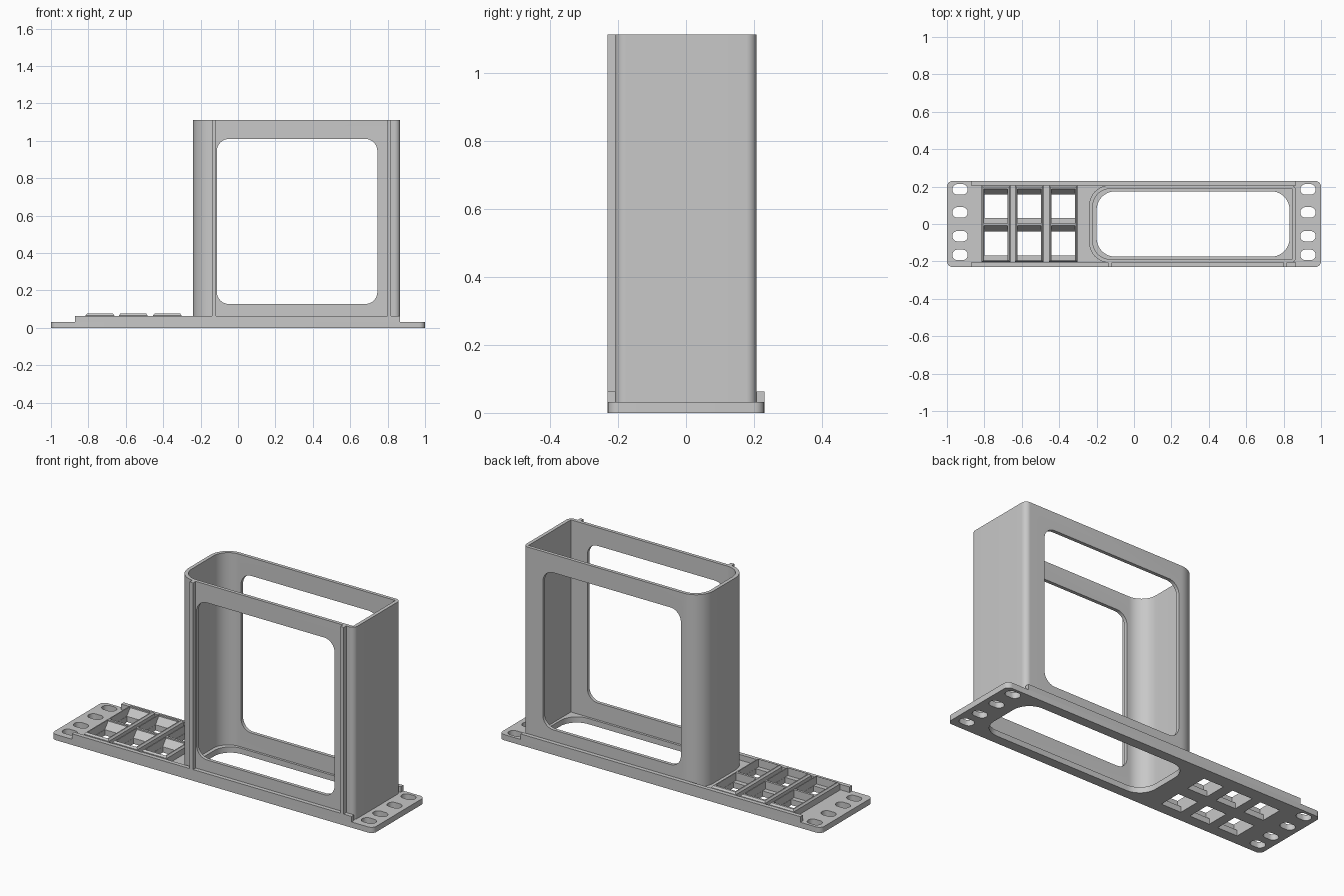
import bpy, bmesh, math

if "Cube" in bpy.data.objects:
    bpy.data.objects.remove(bpy.data.objects["Cube"])

grey = bpy.data.materials.new("plain grey")
grey.diffuse_color = (0.58, 0.58, 0.58, 1)
grey.use_nodes = True
grey.node_tree.nodes["Principled BSDF"].inputs["Base Color"].default_value = grey.diffuse_color


def outline(x0, x1, y0, y1, rl=0.0, rr=None, n=10):
    """Rounded rectangle, with separate radii for its left and right corners."""
    rr = rl if rr is None else rr
    pts = []
    for cx, cy, r, a in ((x1 - rr, y1 - rr, rr, 0), (x0 + rl, y1 - rl, rl, 90),
                         (x0 + rl, y0 + rl, rl, 180), (x1 - rr, y0 + rr, rr, 270)):
        steps = n if r > 0 else 0
        for i in range(steps + 1):
            t = math.radians(a + 90 * i / max(steps, 1))
            pts.append((cx + r * math.cos(t), cy + r * math.sin(t)))
    return pts


def loft(name, rings):
    """Closed solid through rings of matching 3D points."""
    bm = bmesh.new()
    loops = [[bm.verts.new(p) for p in ring] for ring in rings]
    n = len(loops[0])
    for a, b in zip(loops, loops[1:]):
        for i in range(n):
            j = (i + 1) % n
            bm.faces.new((a[i], a[j], b[j], b[i]))
    bm.faces.new(loops[0][::-1])
    bm.faces.new(loops[-1])
    bmesh.ops.recalc_face_normals(bm, faces=bm.faces)
    me = bpy.data.meshes.new(name)
    bm.to_mesh(me)
    bm.free()
    me.materials.append(grey)
    ob = bpy.data.objects.new(name, me)
    bpy.context.collection.objects.link(ob)
    return ob


def prism(name, pts, z0, z1):
    return loft(name, [[(x, y, z) for x, y in pts] for z in (z0, z1)])


def box(name, x0, x1, y0, y1, z0, z1):
    return prism(name, outline(x0, x1, y0, y1), z0, z1)


def cut(ob, cutters):
    """Subtract the cutters, bake the result and remove them."""
    for c in cutters:
        c.hide_render = True
        m = ob.modifiers.new("cut", 'BOOLEAN')
        m.operation, m.solver, m.object = 'DIFFERENCE', 'EXACT', c
    deps = bpy.context.evaluated_depsgraph_get()
    me = bpy.data.meshes.new_from_object(ob.evaluated_get(deps))
    ob.modifiers.clear()
    ob.data = me
    for c in cutters:
        bpy.data.objects.remove(c, do_unlink=True)


def smooth(ob):
    bpy.ops.object.select_all(action='DESELECT')
    ob.select_set(True)
    bpy.context.view_layer.objects.active = ob
    bpy.ops.object.shade_smooth_by_angle(angle=math.radians(30))


T = 0.032      # plate thickness
TOP = 1.112    # housing height
columns = (-0.738, -0.560, -0.378)
pockets = ((0.004, 0.187), (-0.195, -0.009))

# Base plate with mounting slots, housing opening and socket holes
plate = prism("base_plate", outline(-1, 1, -0.23, 0.23, 0.03), 0, T)
holes = [prism("opening_cutter", outline(-0.2, 0.832, -0.175, 0.175, 0.1), -0.1, 0.1)]
for x in (-0.93, 0.93):
    for y in (0.185, 0.062, -0.065, -0.165):
        holes.append(prism("slot_cutter", outline(x - 0.041, x + 0.041, y - 0.028, y + 0.028, 0.0275),
                           -0.1, 0.1))
for x in columns:
    for y0, y1 in pockets:
        holes.append(box("socket_cutter", x - 0.062, x + 0.062, y0 + 0.027, y1 - 0.03, -0.1, 0.1))
cut(plate, holes)
smooth(plate)

# Stiffening rails along both long edges
for name, y0, y1 in (("front_rail", -0.23, -0.207), ("back_rail", 0.207, 0.23)):
    box(name, -0.872, 0.867, y0, y1, T - 0.005, 0.063)

# Socket frames: chamfered blocks with two pockets and sloped ledges
for x in columns:
    rings = [[(px, py, z) for px, py in outline(x - 0.077 + i, x + 0.077 - i, -0.203 + i, 0.207 - i)]
             for i, z in ((0, T), (0, 0.066), (0.008, 0.076))]
    frame = loft("socket_frame", rings)
    cut(frame, [box("pocket_cutter", x - 0.063, x + 0.063, y0, y1, 0, 0.1) for y0, y1 in pockets])
    for y0, y1 in pockets:
        tri = ((y1 + 0.001, T), (y1 - 0.03, T), (y1 + 0.001, 0.07))
        loft("socket_ledge", [[(px, y, z) for y, z in tri] for px in (x - 0.0635, x + 0.0635)])

# Tall housing sleeve, open at the top, with windows front and back
housing = prism("housing", outline(-0.24, 0.867, -0.207, 0.207, 0.11, 0.03, 16), T - 0.002, TOP)
window = outline(-0.113, 0.745, 0.127, 1.01, 0.065)
cut(housing, [
    prism("inside_cutter", outline(-0.22, 0.847, -0.188, 0.188, 0.092, 0.0, 16), -0.1, TOP + 0.1),
    loft("window_cutter", [[(x, y, z) for x, z in window] for y in (-0.4, 0.4)]),
])
smooth(housing)

# Vertical guide ribs on the housing front
for name, x0, x1 in (("left_rib", -0.14, -0.118), ("right_rib", 0.798, 0.818)):
    box(name, x0, x1, -0.23, -0.2, T, TOP)
